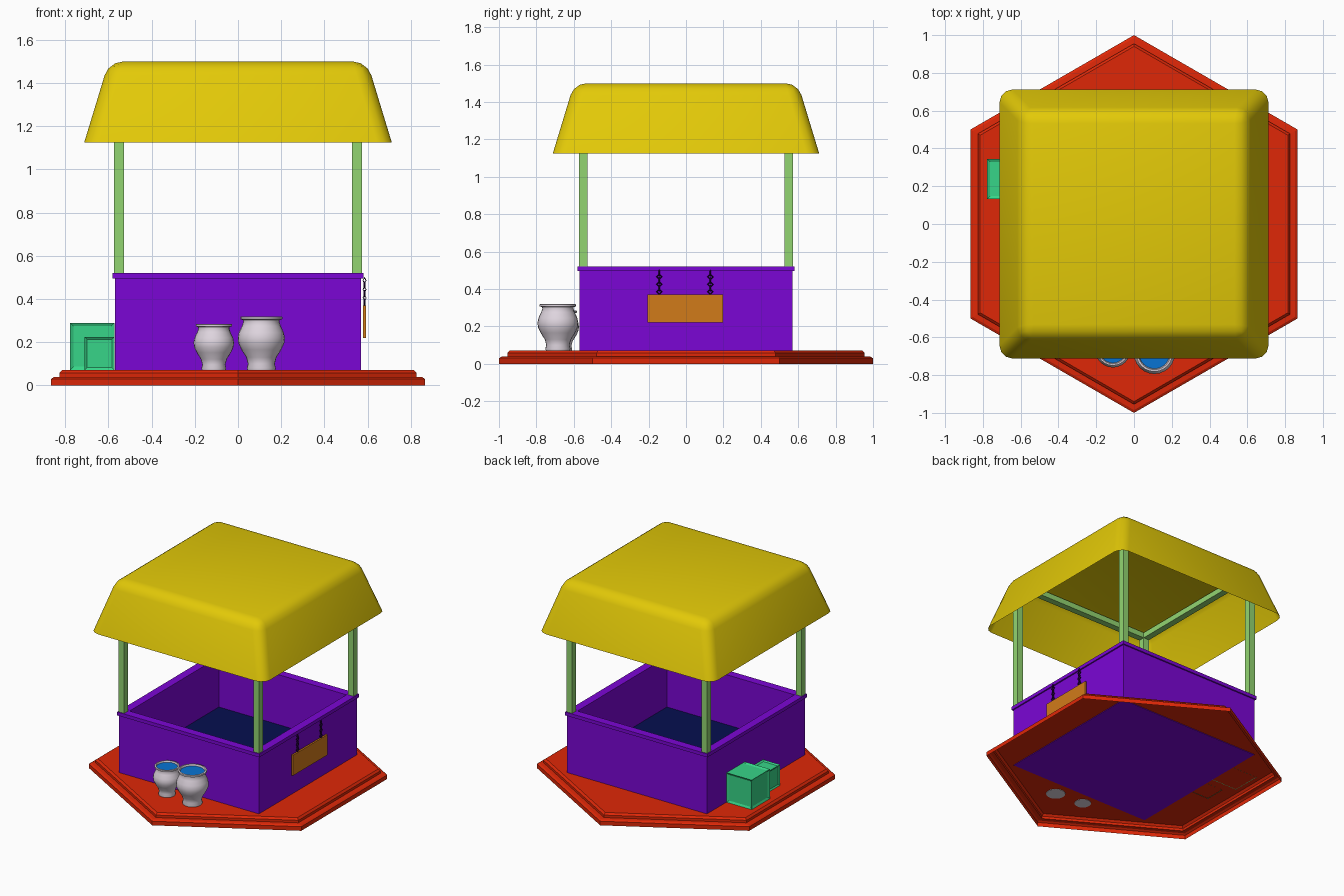
import bpy, bmesh
from math import pi, sin, cos, radians, sqrt

if "Cube" in bpy.data.objects:
    bpy.data.objects.remove(bpy.data.objects["Cube"])


def mat(name, r, g, b):
    m = bpy.data.materials.new(name)
    m.diffuse_color = tuple((c / 255) ** 2.2 for c in (r, g, b)) + (1,)
    m.use_nodes = True
    m.node_tree.nodes["Principled BSDF"].inputs["Base Color"].default_value = m.diffuse_color
    return m


RED = mat("red", 222, 44, 16)
PURPLE = mat("purple", 122, 14, 212)
YELLOW = mat("yellow", 226, 200, 16)
LEAF = mat("light_green", 145, 212, 112)
CRATE = mat("crate_green", 58, 212, 135)
ORANGE = mat("orange", 208, 122, 32)
NAVY = mat("navy", 14, 22, 80)
BLUE = mat("blue", 16, 115, 210)
CLAY = mat("pale_clay", 222, 212, 222)
DARK = mat("dark_chain", 40, 12, 66)


def finish(bm, name, material, smooth=None):
    me = bpy.data.meshes.new(name)
    bm.to_mesh(me)
    bm.free()
    ob = bpy.data.objects.new(name, me)
    bpy.context.collection.objects.link(ob)
    me.materials.append(material)
    if smooth:
        bpy.ops.object.select_all(action='DESELECT')
        ob.select_set(True)
        bpy.context.view_layer.objects.active = ob
        bpy.ops.object.shade_smooth_by_angle(angle=radians(smooth))
    return ob


def lathe(name, profile, sides, start, material, at=(0, 0), scale=1.0, z0=0.0,
          cap_low=False, cap_high=False, smooth=None):
    """Revolve (radius, height) points around z, outward-facing."""
    bm = bmesh.new()
    rings = []
    for r, z in profile:
        rings.append([bm.verts.new((at[0] + scale * r * cos(start + 2 * pi * k / sides),
                                    at[1] + scale * r * sin(start + 2 * pi * k / sides),
                                    z0 + scale * z)) for k in range(sides)])
    for a, b in zip(rings, rings[1:]):
        for k in range(sides):
            n = (k + 1) % sides
            bm.faces.new((a[k], a[n], b[n], b[k]))
    if cap_low:
        bm.faces.new(rings[0][::-1])
    if cap_high:
        bm.faces.new(rings[-1])
    return finish(bm, name, material, smooth)


def box(name, lo, hi, material, inset=0):
    bm = bmesh.new()
    bmesh.ops.create_cube(bm, size=1)
    for v in bm.verts:
        v.co = [l + (c + 0.5) * (h - l) for l, h, c in zip(lo, hi, v.co)]
    if inset:
        bmesh.ops.inset_individual(bm, faces=bm.faces[:], thickness=inset, depth=-0.008)
    return finish(bm, name, material)


# Stepped hexagonal base, open underneath
lathe("base", [(1, 0), (1, .03), (.985, .038), (.955, .04), (.955, .058), (.94, .072)],
      6, pi / 2, RED, cap_high=True)

# Square basin with an overhanging rim, and its dark floor
q = sqrt(2)
lathe("basin", [(.57 * q, .068), (.57 * q, .495), (.58 * q, .495), (.58 * q, .52),
                (.52 * q, .52), (.52 * q, .15)], 4, pi / 4, PURPLE, cap_low=True)
lathe("basin_floor", [(.52 * q, .152)], 4, pi / 4, NAVY, cap_high=True)

# Corner posts and the frame that carries the roof
for sx in (-1, 1):
    for sy in (-1, 1):
        x, y = sx * .55, sy * .55
        box("post", (x - .023, y - .023, .515), (x + .023, y + .023, 1.48), LEAF)
for s in (-1, 1):
    box("beam_x", (-.527, s * .55 - .023, 1.44), (.527, s * .55 + .023, 1.48), LEAF)
    box("beam_y", (s * .55 - .023, -.527, 1.44), (s * .55 + .023, .527, 1.48), LEAF)

# Rounded canopy roof, open underneath
bm = bmesh.new()
bmesh.ops.create_cube(bm, size=2)
for v in bm.verts:
    h, z = (.598, 1.5) if v.co.z > 0 else (.712, 1.125)
    v.co = (v.co.x * h, v.co.y * h, z)
edges = [e for e in bm.edges if max(v.co.z for v in e.verts) > 1.4]
bmesh.ops.bevel(bm, geom=edges, offset=.066, segments=3, profile=.5, affect='EDGES')
bm.normal_update()
bmesh.ops.delete(bm, geom=[f for f in bm.faces if f.normal.z < -.9], context='FACES')
finish(bm, "roof", YELLOW, 40)

# Two water jars
jar = [(.064, 0), (.067, .01), (.062, .03), (.07, .06), (.092, .095), (.106, .125),
       (.109, .15), (.104, .175), (.09, .205), (.083, .225), (.085, .233), (.097, .237),
       (.097, .248), (.086, .25), (.08, .236), (.08, .215)]
for name, at, s in (("large_jar", (.108, -.685), 1), ("small_jar", (-.112, -.666), .86)):
    lathe(name, jar, 24, 0, CLAY, at, s, .07, cap_low=True, smooth=40)
    lathe(name + "_water", [(.082, .238)], 24, 0, BLUE, at, s, .07, cap_high=True)

# Two crates with recessed panels
box("large_crate", (-.777, .132, .071), (-.572, .345, .29), CRATE, .022)
box("small_crate", (-.711, -.08, .071), (-.572, .07, .225), CRATE, .016)

# Hanging sign board with two chains
box("sign_board", (.579, -.205, .22), (.592, .197, .37), ORANGE)
for y in (-.143, .13):
    for i in range(6):
        flat = i % 2 == 0
        bpy.ops.mesh.primitive_torus_add(
            location=(.586, y, .385 + .02 * i), major_segments=4, minor_segments=4,
            major_radius=.014, minor_radius=.004,
            rotation=(0, pi / 2, 0) if flat else (pi / 2, 0, 0))
        link = bpy.context.object
        link.name = "chain_link"
        link.scale = (1, 1, 1) if flat else (.5, 1, 1)
        link.data.materials.append(DARK)
